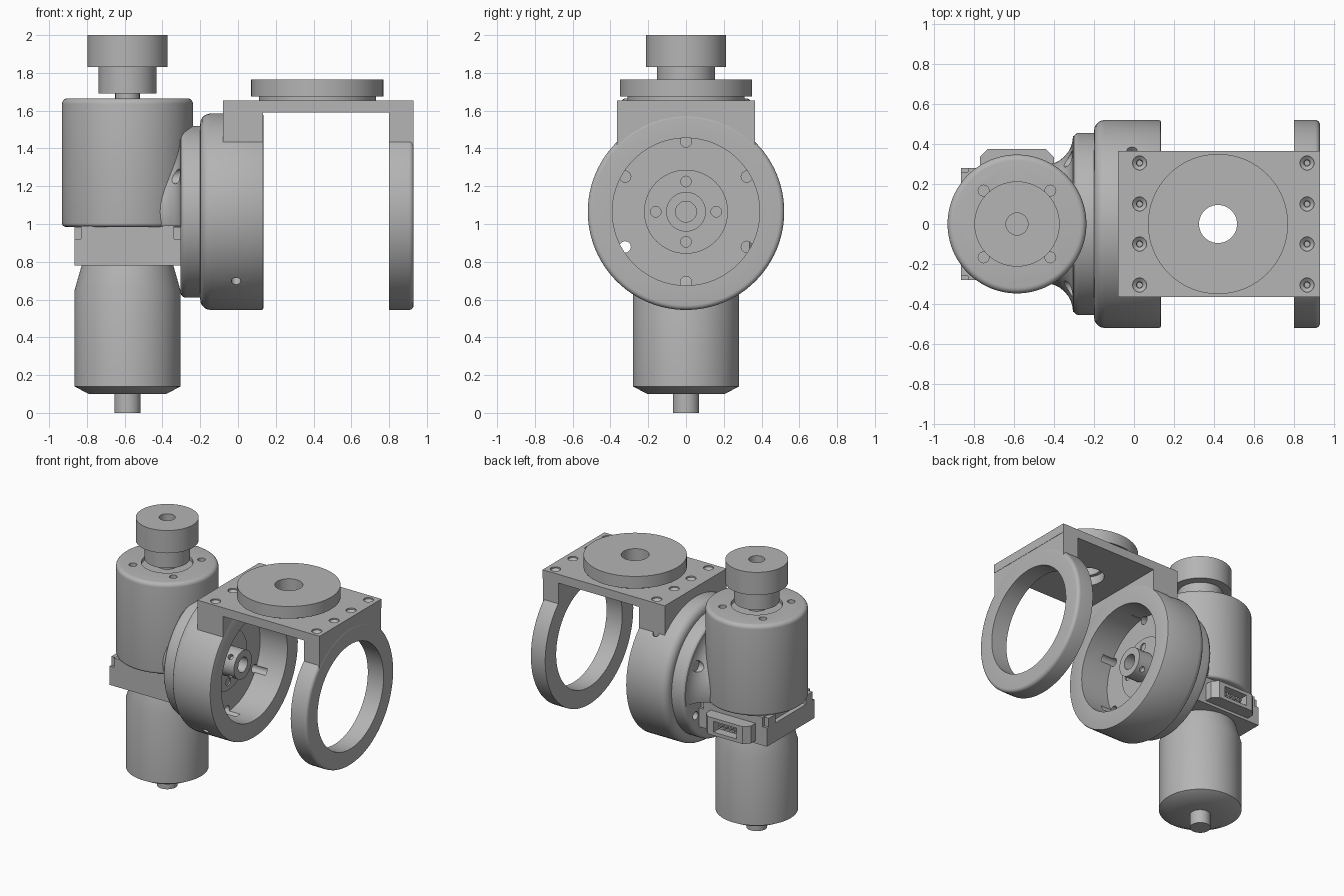
import bpy
from math import sin, cos, pi, radians
from mathutils import Vector

old = bpy.data.objects.get("Cube")
if old:
    bpy.data.objects.remove(old, do_unlink=True)

GREY = (0.46, 0.46, 0.46, 1)
mat = bpy.data.materials.new("machined grey")
mat.use_nodes = True
mat.diffuse_color = GREY
mat.node_tree.nodes["Principled BSDF"].inputs["Base Color"].default_value = GREY

MOTOR = (-0.585, 0, 0)      # upright motor axis
JOINT = (0, 0, 1.065)       # horizontal joint axis
X, Z = (1, 0, 0), (0, 0, 1)
parts = []


def add_mesh(name, verts, faces):
    me = bpy.data.meshes.new(name)
    me.from_pydata(verts, [], faces)
    me.materials.append(mat)
    ob = bpy.data.objects.new(name, me)
    bpy.context.collection.objects.link(ob)
    parts.append(ob)
    return ob


def lathe(name, profile, origin, axis=Z, closed=False, n=96):
    """Turn (radius, height) points round an axis; ends are capped unless closed."""
    rot = Vector(Z).rotation_difference(Vector(axis)).to_matrix()
    verts = [rot @ Vector((r * cos(2 * pi * i / n), r * sin(2 * pi * i / n), h)) + Vector(origin)
             for r, h in profile for i in range(n)]
    m = len(profile)
    faces = []
    for j in range(m if closed else m - 1):
        a, b = j * n, (j + 1) % m * n
        faces += [(a + i, a + (i + 1) % n, b + (i + 1) % n, b + i) for i in range(n)]
    if not closed:
        faces.append(tuple(reversed(range(n))))
        faces.append(tuple(range((m - 1) * n, m * n)))
    return add_mesh(name, verts, faces)


def rod(name, r, h0, h1, origin, axis=Z, n=24):
    return lathe(name, [(r, h0), (r, h1)], origin, axis, n=n)


def prism(name, outline, z0, z1):
    n = len(outline)
    verts = [(x, y, z) for z in (z0, z1) for x, y in outline]
    faces = [tuple(reversed(range(n))), tuple(range(n, 2 * n))]
    faces += [(i, (i + 1) % n, n + (i + 1) % n, n + i) for i in range(n)]
    return add_mesh(name, verts, faces)


def box(name, x0, x1, y0, y1, z0, z1):
    return prism(name, [(x0, y0), (x1, y0), (x1, y1), (x0, y1)], z0, z1)


def arc(r, h, rad, start, end, steps=5):
    return [(r + rad * cos(radians(a)), h + rad * sin(radians(a)))
            for a in (start + (end - start) * i / steps for i in range(steps + 1))]


def cut(target, cutter):
    cutter.hide_render = True
    mod = target.modifiers.new("cut", 'BOOLEAN')
    mod.operation = 'DIFFERENCE'
    mod.solver = 'EXACT'
    mod.object = cutter
    bpy.context.view_layer.objects.active = target
    bpy.ops.object.modifier_apply(modifier=mod.name)
    parts.remove(cutter)
    bpy.data.objects.remove(cutter, do_unlink=True)


# Motor with its rear shaft
lathe("motor_body", [(0.07, 0), (0.07, 0.1), (0.205, 0.1), (0.28, 0.14),
                     (0.28, 0.65), (0.24, 0.79)], MOTOR)

# Square adapter block with corner tabs and a rear connector
box("adapter_block", -0.865, -0.305, -0.28, 0.28, 0.78, 0.92)
box("adapter_step", -0.83, -0.34, -0.28, 0.28, 0.92, 0.99)
for sx, x0 in (("left", -0.34), ("right", -0.865)):
    for sy, y0 in (("front", -0.26), ("back", 0.18)):
        box(f"{sy}_{sx}_tab", x0, x0 + 0.035, y0, y0 + 0.08, 0.92, 0.985)
plug = prism("connector", [(-0.77, 0.27), (-0.4, 0.27), (-0.4, 0.335), (-0.44, 0.375),
                           (-0.73, 0.375), (-0.77, 0.335)], 0.8, 0.93)
cut(plug, box("socket", -0.68, -0.49, 0.31, 0.4, 0.825, 0.905))
for i in range(4):
    rod(f"connector_pin_{i + 1}", 0.01, 0.3, 0.36, (-0.645 + i * 0.04, 0, 0.865), (0, 1, 0), 8)

# Upright gear housing with screw holes and a shaft recess
housing = lathe("gear_housing", arc(0.327, 1.005, 0.02, -90, 0)
                + arc(0.317, 1.635, 0.03, 0, 90), MOTOR)
for sx in (-1, 1):
    for sy in (-1, 1):
        cut(housing, rod("screw_hole", 0.027, 1.62, 1.7,
                         (MOTOR[0] + sx * 0.167, sy * 0.167, 0)))
cut(housing, rod("shaft_recess", 0.175, 1.64, 1.7, MOTOR, n=64))

# Output shaft and stepped knob
rod("top_shaft", 0.065, 1.6, 1.7, MOTOR, n=48)
lathe("stepped_knob", [(0.153, 1.69), (0.153, 1.83), (0.213, 1.83), (0.213, 2),
                       (0.055, 2), (0.055, 1.95)], MOTOR)

# Flared neck joining the gear housing to the joint drum
neck = lathe("flared_neck", [(0.27, -0.585), (0.29, -0.46)]
             + arc(0.44, -0.45, 0.145, 180, 90, 8) + [(0.44, -0.29)], JOINT, X)
cut(neck, box("neck_trim", -1, 0, -1, 1, 0, 0.99))
for s in (-1, 1):
    cut(neck, rod("screw_channel", 0.04, -0.43, -0.306, (0, s * 0.325, 1.2525), X))

# Joint drum: small flange, large rounded drum, open cavity
drum = lathe("joint_drum", arc(0.425, -0.275, 0.03, -90, 0)
             + [(0.455, -0.2)] + arc(0.465, -0.145, 0.055, -90, 0)
             + arc(0.51, 0.125, 0.01, 0, 90, 2) + [(0.39, 0.135), (0.39, -0.09)], JOINT, X)
for k in range(6):
    a = radians(30 + 60 * k)
    cut(drum, rod("drum_hole", 0.03, -0.4, 0,
                  (0, 0.372 * cos(a), JOINT[2] + 0.372 * sin(a)), X))
cut(drum, rod("cross_hole", 0.025, -0.8, 0.8, (-0.01, 0, JOINT[2]), (0, 1, 1)))

# Output disc and hub inside the drum
hub = lathe("output_hub", [(0.222, -0.13), (0.222, -0.08), (0.105, -0.08), (0.105, 0.04),
                           (0.055, 0.04), (0.055, -0.04)], JOINT, X)
for k in range(4):
    a = k * pi / 2
    cut(hub, rod("disc_hole", 0.028, -0.12, 0,
                 (0, 0.16 * cos(a), JOINT[2] + 0.16 * sin(a)), X))
    cut(hub, rod("set_screw_hole", 0.02, 0.07, 0.15, (-0.01, 0, JOINT[2]),
                 (0, cos(a + pi / 4), sin(a + pi / 4)), 16))

# Bracket: top plate, two ears and the outer support ring
plate = box("bracket_plate", -0.08, 0.93, -0.365, 0.365, 1.59, 1.655)
cut(plate, rod("plate_bore", 0.12, 1.5, 1.7, (0.42, 0, 0), n=64))
for x in (0.028, 0.865):
    for y in (-0.305, -0.1, 0.1, 0.305):
        cut(plate, lathe("counterbore", [(0.014, 1.595), (0.016, 1.63), (0.035, 1.645),
                                         (0.035, 1.7)], (x, y, 0), n=24))
for name, x0, x1 in (("inner_ear", -0.08, 0.133), ("outer_ear", 0.8, 0.928)):
    ear = box(name, x0, x1, -0.365, 0.365, 1.3, 1.591)
    cut(ear, rod("ear_bore", 0.392, -0.2, 1.1, JOINT, X, 96))
lathe("support_ring", [(0.39, 0.8), (0.52, 0.8)] + arc(0.495, 0.905, 0.025, 0, 90)
      + [(0.39, 0.93)], JOINT, X, closed=True)

# Round mounting disc on the plate
lathe("mounting_disc", [(0.095, 1.655), (0.31, 1.655), (0.31, 1.675), (0.35, 1.675),
                        (0.35, 1.765), (0.095, 1.765)], (0.42, 0, 0), closed=True)

# Consistent normals and smooth curved faces with sharp edges
for ob in parts:
    bpy.ops.object.select_all(action='DESELECT')
    ob.select_set(True)
    bpy.context.view_layer.objects.active = ob
    bpy.ops.object.mode_set(mode='EDIT')
    bpy.ops.mesh.select_all(action='SELECT')
    bpy.ops.mesh.normals_make_consistent(inside=False)
    bpy.ops.object.mode_set(mode='OBJECT')
    bpy.ops.object.shade_smooth_by_angle(angle=radians(32))
